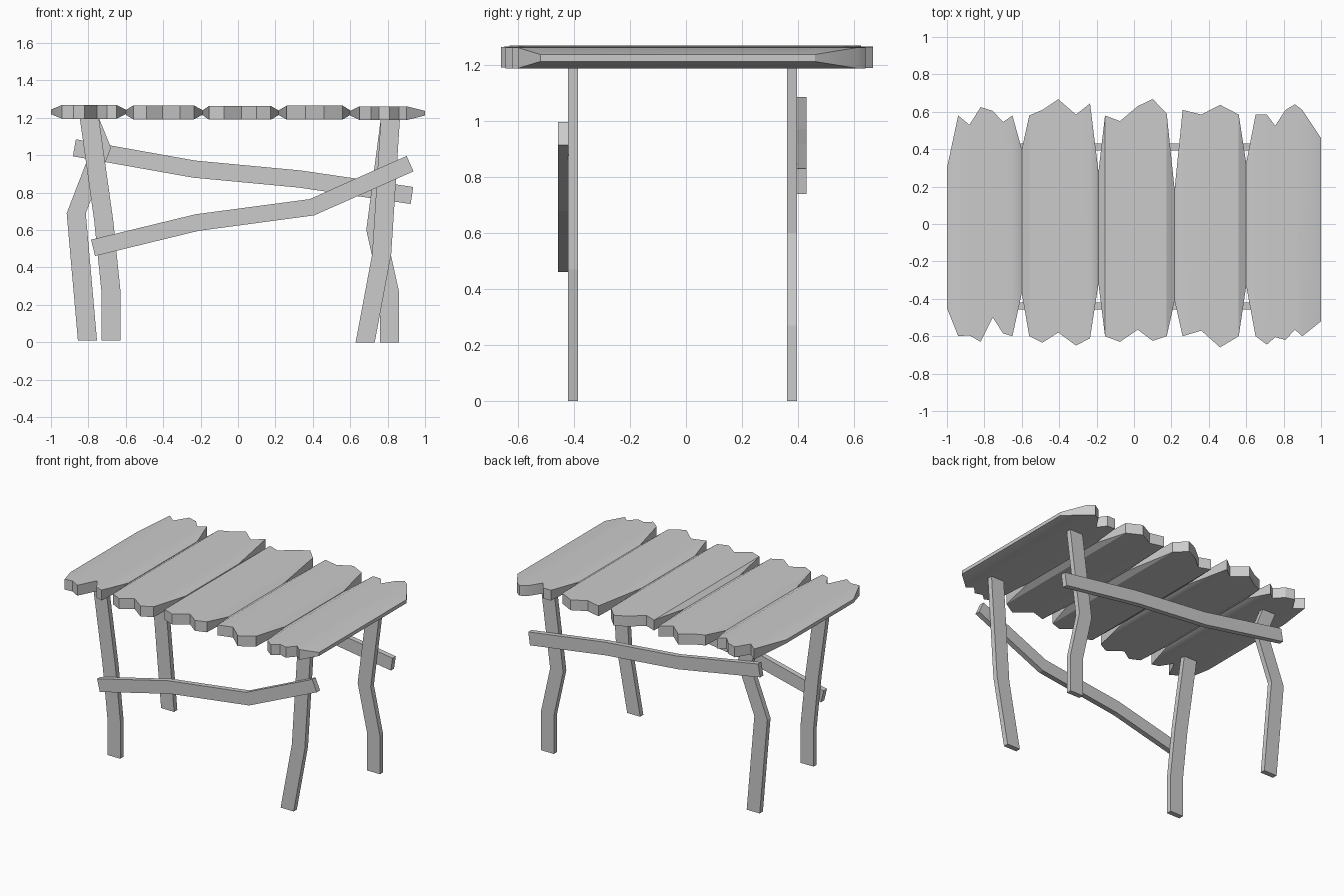
import bpy, bmesh, math
from mathutils import Vector

if "Cube" in bpy.data.objects:
    bpy.data.objects.remove(bpy.data.objects["Cube"])


def finish(name, bm):
    bmesh.ops.recalc_face_normals(bm, faces=bm.faces)
    mesh = bpy.data.meshes.new(name)
    bm.to_mesh(mesh)
    bm.free()
    ob = bpy.data.objects.new(name, mesh)
    bpy.context.collection.objects.link(ob)
    return ob


def loft(name, rings):
    """Skin a chain of four-point sections and cap both ends."""
    bm = bmesh.new()
    vs = [[bm.verts.new(p) for p in r] for r in rings]
    for a, b in zip(vs, vs[1:]):
        for i in range(4):
            j = (i + 1) % 4
            bm.faces.new((a[i], a[j], b[j], b[i]))
    bm.faces.new(vs[0])
    bm.faces.new(vs[-1])
    return finish(name, bm)


def plank(name, z, cols):
    """cols: (x, front y, back y); first and last columns are thinned."""
    rings = []
    for i, (x, f, b) in enumerate(cols):
        h = 0.0125 if i in (0, len(cols) - 1) else 0.037
        rings.append([(x, f, z - h), (x, b, z - h), (x, b, z + h), (x, f, z + h)])
    ob = loft(name, rings)
    bpy.ops.object.select_all(action='DESELECT')
    ob.select_set(True)
    bpy.context.view_layer.objects.active = ob
    bpy.ops.object.shade_smooth_by_angle(angle=math.radians(30))


def strip(name, pts, y0, y1, width, level=False):
    """Bent board along an x-z path; level=True keeps its cuts horizontal."""
    pts = [Vector(p) for p in pts]
    rings = []
    for i, p in enumerate(pts):
        d0 = (p - pts[max(i - 1, 0)]).normalized()
        d1 = (pts[min(i + 1, len(pts) - 1)] - p).normalized()
        d = (d0 + d1).normalized()
        n = Vector((1, 0)) if level else Vector((-d.y, d.x))
        a, b = p - n * width / 2, p + n * width / 2
        rings.append([(a.x, y0, a.y), (b.x, y0, b.y), (b.x, y1, b.y), (a.x, y1, a.y)])
    loft(name, rings)


# Tabletop planks with ragged ends
plank("plank_1", 1.232, [(-1, -.45, .30), (-.94, -.60, .58), (-.88, -.595, .53), (-.82, -.63, .625),
                         (-.755, -.50, .605), (-.70, -.585, .545), (-.65, -.60, .58), (-.60, -.37, .40)])
plank("plank_2", 1.229, [(-.60, -.37, .40), (-.56, -.60, .58), (-.49, -.635, .61), (-.405, -.58, .667),
                         (-.31, -.65, .585), (-.235, -.61, .645), (-.19, -.32, .28)])
plank("plank_3", 1.227, [(-.19, -.32, .28), (-.155, -.60, .58), (-.075, -.63, .55), (.02, -.565, .63),
                         (.10, -.625, .668), (.175, -.60, .59), (.217, -.41, .185)])
plank("plank_4", 1.228, [(.217, -.41, .185), (.26, -.60, .61), (.36, -.57, .585), (.46, -.66, .637),
                         (.56, -.60, .585), (.60, -.33, .325)])
plank("plank_5", 1.225, [(.60, -.33, .325), (.65, -.60, .585), (.71, -.645, .585), (.755, -.605, .525),
                         (.81, -.62, .61), (.86, -.565, .64), (.90, -.60, .61), (1, -.52, .46)])

# Crooked legs
legs = {
    "front_left_leg": (-.421, [(-.68, .01), (-.68, .28), (-.718, .65), (-.795, 1.2)]),
    "front_right_leg": (-.421, [(.68, 0), (.768, .47), (.815, 1.2)]),
    "back_left_leg": (.361, [(-.805, .01), (-.865, .69), (-.73, 1.04), (-.795, 1.2)]),
    "back_right_leg": (.361, [(.81, 0), (.81, .27), (.737, .60), (.815, 1.2)]),
}
for name, (y, pts) in legs.items():
    strip(name, pts, y, y + .036, .102, level=True)

# Bent braces nailed to the outside of the legs
strip("front_brace", [(-.775, .505), (-.22, .64), (.395, .722), (.92, .955)], -.457, -.42, .09)
strip("back_brace", [(-.875, 1.04), (-.235, .926), (.33, .873), (.93, .785)], .394, .43, .092)
